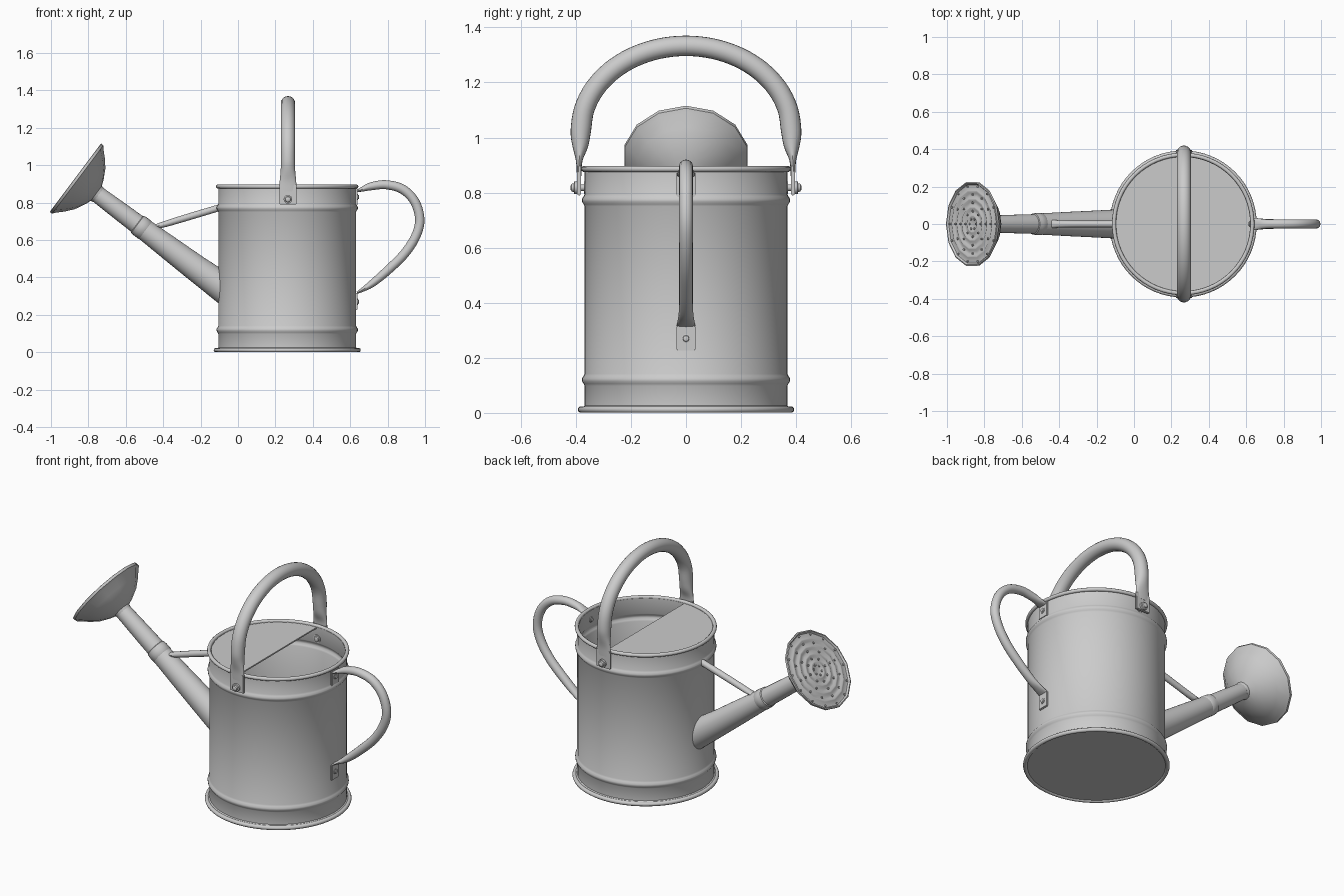
import bpy, bmesh, math
from mathutils import Vector, Matrix

if "Cube" in bpy.data.objects:
    bpy.data.objects.remove(bpy.data.objects["Cube"])

CX = 0.263          # body axis
R = 0.368           # body wall radius


def finish(name, bm, angle=40):
    bmesh.ops.remove_doubles(bm, verts=bm.verts, dist=1e-5)
    bmesh.ops.recalc_face_normals(bm, faces=bm.faces)
    me = bpy.data.meshes.new(name)
    bm.to_mesh(me)
    bm.free()
    ob = bpy.data.objects.new(name, me)
    bpy.context.collection.objects.link(ob)
    bpy.ops.object.select_all(action='DESELECT')
    ob.select_set(True)
    bpy.context.view_layer.objects.active = ob
    bpy.ops.object.shade_smooth_by_angle(angle=math.radians(angle))
    return ob


def skin(bm, rings, closed_ends=False):
    vs = [[bm.verts.new(p) for p in ring] for ring in rings]
    n = len(vs[0])
    for a, b in zip(vs, vs[1:]):
        for i in range(n):
            j = (i + 1) % n
            bm.faces.new((a[i], a[j], b[j], b[i]))
    if closed_ends:
        bm.faces.new(vs[0])
        bm.faces.new(vs[-1])
    return vs


def lathe(name, profile, segs, mat, angle=40):
    bm = bmesh.new()
    rings = [[mat @ Vector((r * math.cos(2 * math.pi * i / segs),
                            r * math.sin(2 * math.pi * i / segs), z))
              for i in range(segs)] for r, z in profile]
    skin(bm, rings)
    return finish(name, bm, angle)


def frame(origin, direction):
    z = Vector(direction).normalized()
    x = Vector((0.6, 0, 0.8)) if abs(z.y) < 0.5 else Vector((1, 0, 0))
    x = (x - z * x.dot(z)).normalized()
    y = z.cross(x)
    m = Matrix((x, y, z)).transposed().to_4x4()
    m.translation = origin
    return m


def smooth_path(pts, steps=5):
    p = [Vector(q) for q in pts]
    p = [2 * p[0] - p[1]] + p + [2 * p[-1] - p[-2]]
    out = []
    for i in range(1, len(p) - 2):
        a, b, c, d = p[i - 1:i + 3]
        for s in range(steps):
            t = s / steps
            out.append(0.5 * (2 * b + (c - a) * t + (2 * a - 5 * b + 4 * c - d) * t * t
                              + (3 * b - a - 3 * c + d) * t ** 3))
    return out + [p[-2]]


def sweep(name, pts, binormal, steps=5, segs=16):
    """Points are (x, y, z, half width along binormal, half thickness)."""
    path = smooth_path(pts, steps)
    b = Vector(binormal)
    rings = []
    for i, q in enumerate(path):
        t = (path[min(i + 1, len(path) - 1)] - path[max(i - 1, 0)]).to_3d().normalized()
        n = b.cross(t)
        rings.append([q.to_3d() + b * q[3] * math.cos(2 * math.pi * k / segs)
                      + n * q[4] * math.sin(2 * math.pi * k / segs) for k in range(segs)])
    bm = bmesh.new()
    skin(bm, rings, True)
    return finish(name, bm)


def plate(name, loc, size):
    bm = bmesh.new()
    bmesh.ops.create_cube(bm, size=1, matrix=Matrix.Translation(loc) @ Matrix.Diagonal((*size, 1)))
    bmesh.ops.bevel(bm, geom=bm.edges[:], offset=0.004, segments=2, affect='EDGES')
    return finish(name, bm)


def rivet(name, loc, direction, r=0.022, h=0.02):
    prof = [(0, -0.008), (r, -0.008), (r, h * 0.45), (r * 0.7, h * 0.5),
            (r * 0.6, h * 0.85), (r * 0.3, h), (0, h)]
    return lathe(name, prof, 16, frame(loc, direction), 35)


def torus(name, z, major, minor):
    prof = [(major + minor * math.cos(k * math.pi / 5), z + minor * math.sin(k * math.pi / 5))
            for k in range(11)]
    return lathe(name, prof, 64, Matrix.Translation((CX, 0, 0)), 60)


# Body: outer wall with two ribs, then inner wall and floor
def wall(off):
    pts = []
    for zc in (0.12, 0.772):
        pts += [(R + off + h, zc + dz) for dz, h in
                ((-0.022, 0), (-0.014, 0.004), (-0.005, 0.01), (0.005, 0.01),
                 (0.014, 0.004), (0.022, 0))]
    return pts


body = [(0, 0.008), (0.378, 0.008), (0.378, 0.02), (R, 0.026)] + wall(0) + [(R, 0.885)]
body += [(R - 0.01, 0.885)] + wall(-0.01)[::-1] + [(R - 0.01, 0.02), (0, 0.02)]
lathe("body", body, 64, Matrix.Translation((CX, 0, 0)))
torus("top_rim", 0.886, 0.37, 0.011)
torus("base_rim", 0.012, 0.381, 0.012)

# Half cover on the spout side
bm = bmesh.new()
half = [bm.verts.new((CX + 0.364 * math.cos(math.pi * (0.5 + k / 32)),
                      0.364 * math.sin(math.pi * (0.5 + k / 32)), 0.876)) for k in range(33)]
ext = bmesh.ops.extrude_face_region(bm, geom=[bm.faces.new(half)])
bmesh.ops.translate(bm, vec=(0, 0, 0.008),
                    verts=[v for v in ext['geom'] if isinstance(v, bmesh.types.BMVert)])
finish("half_cover", bm)

# Spout: local z runs from the rose face down to the body
AX = frame((-0.865, 0, 0.93), (0.8, 0, -0.6))
lathe("spout_upper_tube", [(0.045, 0.12), (0.05, 0.3), (0.053, 0.45)], 24, AX)
lathe("spout_collar", [(0.05, 0.405), (0.057, 0.41), (0.059, 0.43), (0.059, 0.46), (0.055, 0.465)], 24, AX)

bm = bmesh.new()
rings = []
for r, t in ((0.056, 0.44), (0.064, 0.62), (0.071, 0.8), (0.078, 0.86)):
    rings.append([AX @ Vector((r * math.cos(k * math.pi / 16), r * math.sin(k * math.pi / 16), t))
                  for k in range(32)])
for p in rings[-1]:      # slide the lower end along the axis onto the wall
    while math.hypot(p.x - CX, p.y) > R - 0.003:
        p += Vector((0.8, 0, -0.6)) * 0.001
skin(bm, rings)
finish("spout_lower_cone", bm)

# Brace between spout and body
sweep("spout_brace", [(-0.455, 0, 0.672, 0.024, 0.006), (-0.41, 0, 0.68, 0.02, 0.015),
                      (-0.3, 0, 0.713, 0.018, 0.018), (-0.1, 0, 0.773, 0.018, 0.018)], (0, 1, 0), 4, 12)

# Rose: low-sided bowl with a rippled face
rose = [(0, 0.004)]
for rr in (0.045, 0.09, 0.135, 0.18):
    rose += [(rr - 0.014, 0.006), (rr - 0.004, 0.0), (rr + 0.004, 0.0), (rr + 0.014, 0.006)]
rose += [(0.215, 0.004), (0.222, -0.006), (0.229, -0.004), (0.228, 0.01), (0.215, 0.02),
         (0.178, 0.058), (0.136, 0.093), (0.085, 0.12), (0.05, 0.134), (0.046, 0.15), (0, 0.15)]
lathe("rose", rose, 14, AX, 45)

# Sprinkle holes
bm = bmesh.new()
for count, rr in ((6, 0.03), (8, 0.068), (8, 0.113), (12, 0.158), (14, 0.205)):
    for k in range(count):
        a = 2 * math.pi * k / count
        bmesh.ops.create_cone(bm, cap_ends=True, segments=8, radius1=0.006, radius2=0.006, depth=0.008,
                              matrix=AX @ Matrix.Translation((rr * math.cos(a), rr * math.sin(a), 0.003)))
finish("rose_holes", bm)

# Top carrying handle, arching over in y
side = [(0.388, 0.86, 0.046, 0.008), (0.388, 0.915, 0.044, 0.012), (0.384, 0.97, 0.039, 0.029)]
arch = [(CX + 0.004, y, z, a, c) for y, z, a, c in side]
for k in range(13):
    a = math.pi * k / 12
    arch.append((CX + 0.004, 0.382 * math.cos(a), 1.025 + 0.308 * math.sin(a), 0.038, 0.037))
arch += [(CX + 0.004, -y, z, a, c) for y, z, a, c in reversed(side)]
sweep("top_handle", arch, (1, 0, 0), 4, 20)
for s, tag in ((1, "back"), (-1, "front")):
    plate("top_handle_tab_" + tag, (CX + 0.004, s * 0.388, 0.845), (0.092, 0.014, 0.11))
    rivet("top_handle_rivet_" + tag, (CX + 0.004, s * 0.395, 0.818), (0, s, 0), 0.023, 0.024)
    rivet("top_handle_nut_" + tag, (CX + 0.004, s * 0.362, 0.818), (0, -s, 0), 0.023, 0.018)
    lathe("top_handle_spacer_" + tag, [(0.012, -0.04), (0.012, 0)], 12,
          frame((CX + 0.004, s * 0.395, 0.818), (0, s, 0)))

# Rear handle in the xz plane
rear = [(0.638, 0.862, 0.034, 0.006), (0.665, 0.872, 0.03, 0.013), (0.71, 0.887, 0.025, 0.021),
        (0.79, 0.896, 0.025, 0.024), (0.88, 0.872, 0.025, 0.025), (0.945, 0.806, 0.025, 0.025),
        (0.972, 0.71, 0.025, 0.025), (0.95, 0.62, 0.025, 0.025), (0.89, 0.527, 0.025, 0.025),
        (0.80, 0.438, 0.025, 0.024), (0.72, 0.37, 0.026, 0.02), (0.67, 0.337, 0.03, 0.012),
        (0.637, 0.318, 0.034, 0.006)]
sweep("rear_handle", [(x, 0, z, a, c) for x, z, a, c in rear], (0, 1, 0))
for z, zr, tag in ((0.83, 0.83, "upper"), (0.272, 0.27, "lower")):
    plate("rear_handle_tab_" + tag, (CX + R + 0.002, 0, z), (0.012, 0.07, 0.092))
    rivet("rear_handle_rivet_" + tag, (CX + R + 0.006, 0, zr), (1, 0, 0), 0.017, 0.01)
    rivet("rear_handle_nut_" + tag, (CX + R - 0.01, 0, zr), (-1, 0, 0), 0.017, 0.01)
